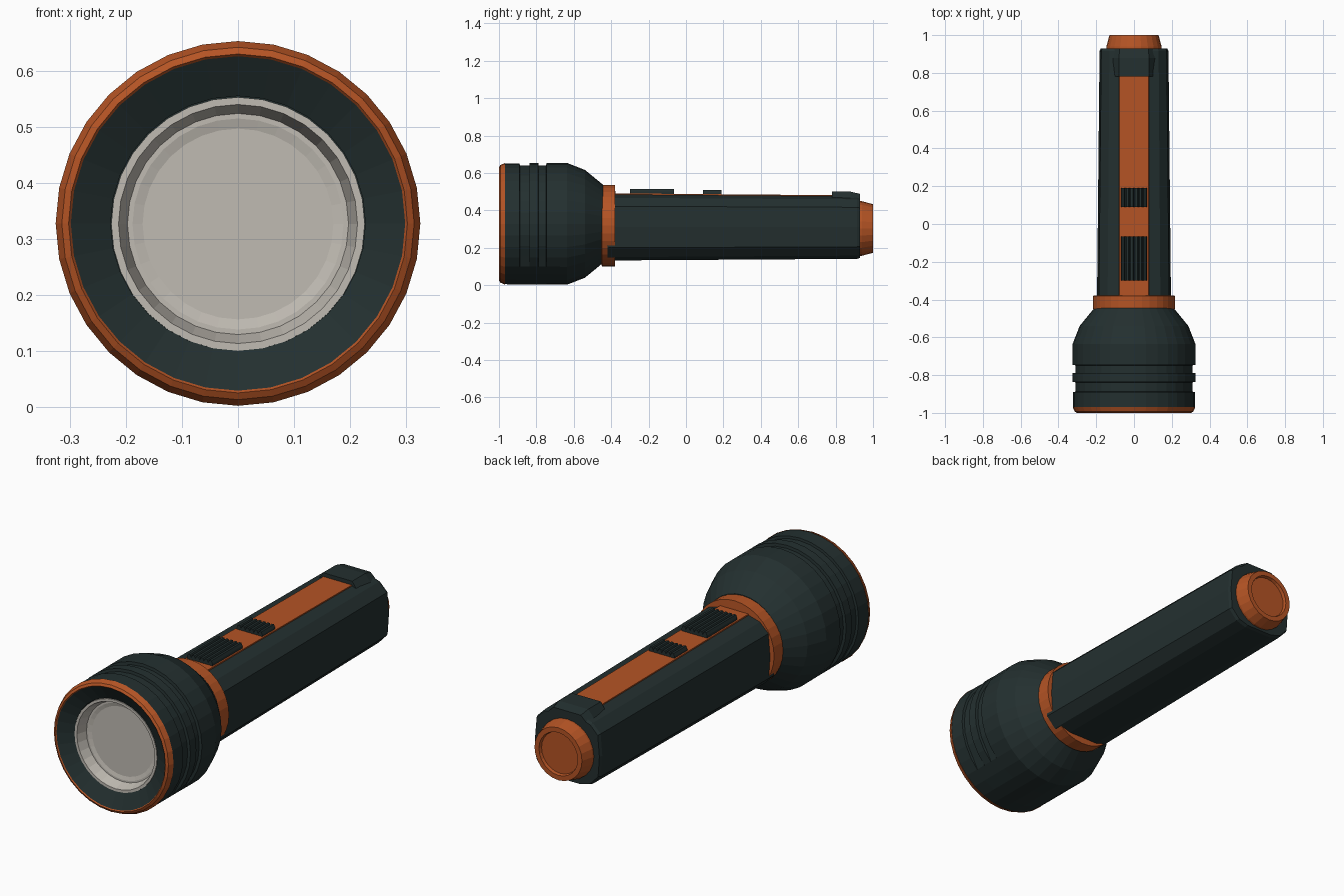
import bpy, bmesh, math

if "Cube" in bpy.data.objects:
    bpy.data.objects.remove(bpy.data.objects["Cube"])


def material(name, rgb):
    m = bpy.data.materials.new(name)
    m.diffuse_color = (*rgb, 1)
    m.use_nodes = True
    m.node_tree.nodes["Principled BSDF"].inputs["Base Color"].default_value = m.diffuse_color
    return m


DARK = material("dark slate plastic", (0.017, 0.029, 0.029))
ORANGE = material("burnt orange", (0.46, 0.088, 0.018))
GREY = material("warm grey lens", (0.53, 0.50, 0.45))


def finish(name, bm, mats):
    bmesh.ops.recalc_face_normals(bm, faces=bm.faces)
    mesh = bpy.data.meshes.new(name)
    bm.to_mesh(mesh)
    bm.free()
    for m in mats:
        mesh.materials.append(m)
    obj = bpy.data.objects.new(name, mesh)
    bpy.context.collection.objects.link(obj)
    return obj


def loft(name, rings, mats, bands=()):
    """Skin a row of closed rings, cap both ends; bands = material per row."""
    bm = bmesh.new()
    rows = [[bm.verts.new(p) for p in ring] for ring in rings]
    n = len(rows[0])
    for k in range(len(rows) - 1):
        for i in range(n):
            j = (i + 1) % n
            f = bm.faces.new((rows[k][i], rows[k][j], rows[k + 1][j], rows[k + 1][i]))
            f.material_index = bands[k] if k < len(bands) else 0
    bm.faces.new(rows[0])
    bm.faces.new(rows[-1])
    return finish(name, bm, mats)


def turn(name, profile, cz, mats, bands=(), n=32, fill=None):
    """Turn a (y, radius) profile about the y axis; fill = radius kept on the underside."""
    rings = []
    for y, r in profile:
        ring = []
        for i in range(n):
            a = 2 * math.pi * i / n
            rr = r
            if fill and -0.90 < y < -0.74 and r > 0.3 and math.cos(a) < -0.70:
                rr = fill
            ring.append((rr * math.sin(a), y, cz + rr * math.cos(a)))
        rings.append(ring)
    return loft(name, rings, mats, bands)


# Head: recessed bezel, orange rim, grip grooves (flush underneath), tapering bell
CZ = 0.328
R, G = 0.325, 0.311
turn("head_shell",
     [(-0.885, 0.227), (-0.955, 0.227), (-0.995, 0.298), (-1.0, 0.302), (-0.993, 0.314),
      (-0.968, R), (-0.968, R - 0.002), (-0.89, R - 0.002), (-0.888, G), (-0.838, G), (-0.836, R),
      (-0.79, R), (-0.788, G), (-0.748, G), (-0.746, R), (-0.635, R),
      (-0.54, 0.288), (-0.445, 0.21)],
     CZ, [DARK, ORANGE], bands=[0, 0, 1, 1, 1, 1], fill=R - 0.001)

# Reflector and lens
turn("reflector",
     [(-0.888, 0.226), (-0.957, 0.226), (-0.957, 0.213), (-0.905, 0.197),
      (-0.905, 0.188), (-0.900, 0.170)], CZ - 0.001, [GREY])

# Orange collar between head and handle
turn("collar", [(-0.452, 0.2), (-0.45, 0.217), (-0.38, 0.217), (-0.378, 0.18)], 0.318, [ORANGE])

# Handle: faceted section, slightly tapered to the tail
HALF = [(0.08, 0.485), (0.14, 0.467), (0.186, 0.422), (0.196, 0.31),
        (0.188, 0.2), (0.14, 0.15), (0.08, 0.132)]
SECTION = HALF + [(-x, z) for x, z in reversed(HALF)]


def handle_ring(y, sx, sz):
    return [(x * sx, y, 0.306 + (z - 0.306) * sz) for x, z in SECTION]


loft("handle", [handle_ring(-0.42, 1.0, 1.0), handle_ring(0.915, 0.93, 0.95),
                handle_ring(0.93, 0.90, 0.92)], [DARK])

# Tail cap with recessed button
turn("tail_cap", [(0.92, 0.147), (0.94, 0.146), (1.0, 0.130), (1.0, 0.106), (0.985, 0.102)],
     0.303, [ORANGE], n=24)


def box_loft(name, stations, mat):
    """Trapezoid bar along y from (y, half width bottom, half width top, z bottom, z top)."""
    return loft(name, [[(-b, y, z0), (b, y, z0), (t, y, z1), (-t, y, z1)]
                       for y, b, t, z0, z1 in stations], [mat])


# Orange inlay strip along the top
box_loft("top_strip", [(-0.40, 0.08, 0.078, 0.47, 0.491), (0.79, 0.08, 0.078, 0.465, 0.481)], ORANGE)

# Raised hood at the tail end of the strip
box_loft("tail_hood", [(0.78, 0.11, 0.08, 0.455, 0.500), (0.88, 0.12, 0.08, 0.455, 0.500),
                       (0.93, 0.115, 0.075, 0.45, 0.488)], DARK)


# Ribbed switches: ridges run along y
def ribbed_switch(name, y0, y1, half, top, ribs=6):
    outline = [(-half, 0.475)]
    w = 2 * half / ribs
    for i in range(ribs):
        x = -half + i * w
        outline += [(x, top - 0.014), (x + 0.25 * w, top), (x + 0.75 * w, top)]
    outline += [(half, top - 0.014), (half, 0.475)]
    loft(name, [[(x, y, z) for x, z in outline] for y in (y0, y1)], [DARK])


ribbed_switch("slide_switch", -0.30, -0.065, 0.07, 0.514)
ribbed_switch("signal_button", 0.09, 0.19, 0.07, 0.508)
